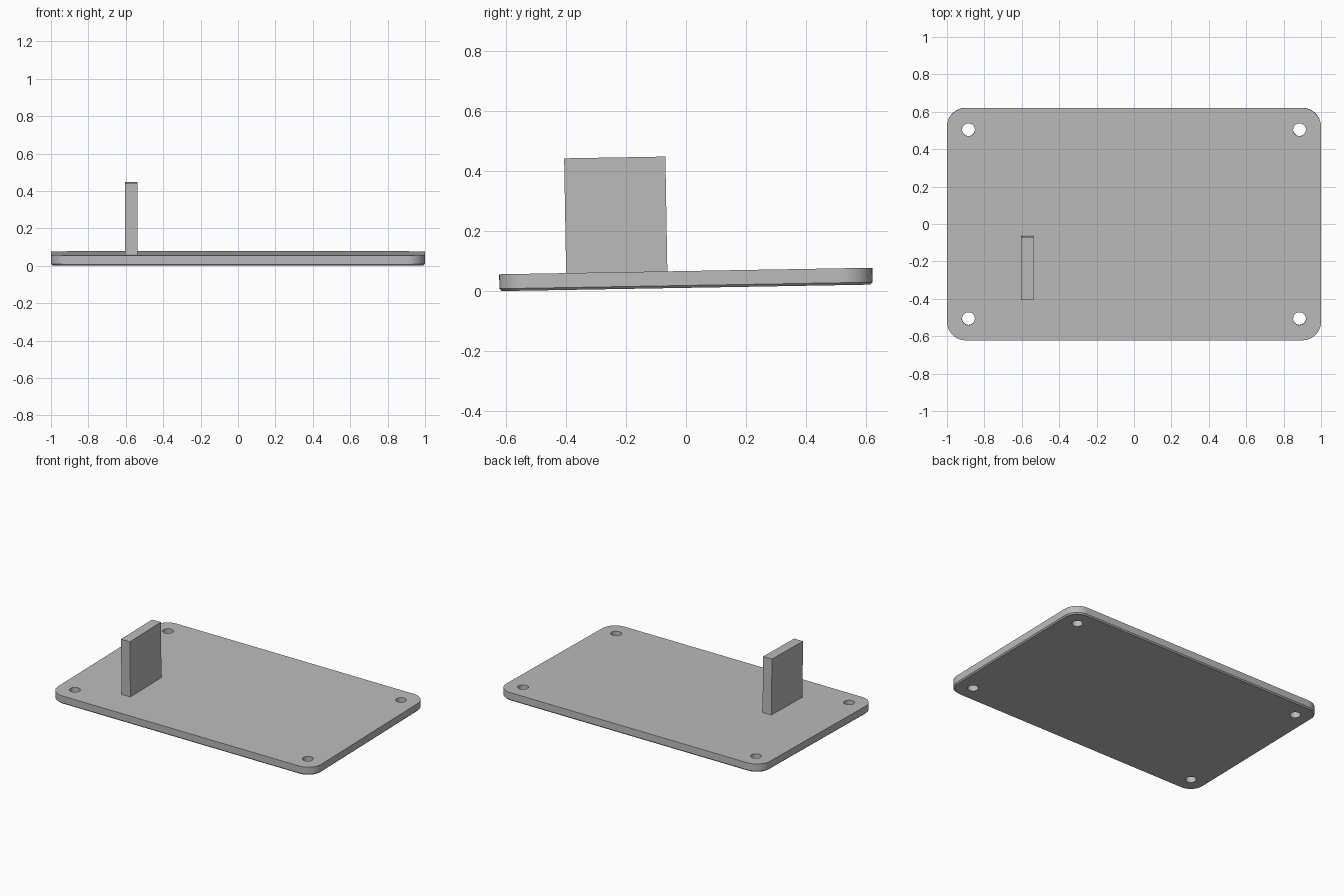
import bpy, bmesh, math

if "Cube" in bpy.data.objects:
    bpy.data.objects.remove(bpy.data.objects["Cube"], do_unlink=True)

HALF_X, HALF_Y, THICK = 1.0, 0.621, 0.056
CORNER, CHAMFER = 0.1, 0.008
TILT, LIFT = math.radians(1), 0.011

grey = bpy.data.materials.new("plain grey")
grey.use_nodes = True
grey.diffuse_color = (0.5, 0.5, 0.5, 1)
grey.node_tree.nodes["Principled BSDF"].inputs["Base Color"].default_value = (0.5, 0.5, 0.5, 1)


def make_object(name, bm):
    """Turn a bmesh into an object sharing the slight tilt of the whole model."""
    bmesh.ops.recalc_face_normals(bm, faces=bm.faces)
    mesh = bpy.data.meshes.new(name)
    bm.to_mesh(mesh)
    bm.free()
    mesh.materials.append(grey)
    obj = bpy.data.objects.new(name, mesh)
    bpy.context.collection.objects.link(obj)
    obj.location.z = LIFT
    obj.rotation_euler.x = TILT
    return obj


def rounded_ring(bm, inset, z, steps=12):
    """Rounded rectangle of vertices, drawn inward by inset."""
    r = CORNER - inset
    ring = []
    for quarter, (sx, sy) in enumerate(((1, 1), (-1, 1), (-1, -1), (1, -1))):
        for i in range(steps + 1):
            a = (quarter + i / steps) * math.pi / 2
            ring.append(bm.verts.new((sx * (HALF_X - CORNER) + r * math.cos(a),
                                      sy * (HALF_Y - CORNER) + r * math.sin(a), z)))
    return ring


# Base plate with rounded corners and a chamfered lower rim
bm = bmesh.new()
rings = [rounded_ring(bm, CHAMFER, 0), rounded_ring(bm, 0, CHAMFER), rounded_ring(bm, 0, THICK)]
for low, high in zip(rings, rings[1:]):
    for i in range(len(low)):
        j = (i + 1) % len(low)
        bm.faces.new((low[i], low[j], high[j], high[i]))
bm.faces.new(rings[0][::-1])
bm.faces.new(rings[-1])
plate = make_object("base_plate", bm)

# Four screw holes
bm = bmesh.new()
for sx in (-1, 1):
    for sy in (-1, 1):
        made = bmesh.ops.create_cone(bm, cap_ends=True, segments=32,
                                     radius1=0.034, radius2=0.034, depth=0.3)
        bmesh.ops.translate(bm, verts=made["verts"], vec=(sx * 0.885, sy * 0.505, 0))
cutter = make_object("hole_cutter", bm)
cutter.hide_render = True
holes = plate.modifiers.new("screw_holes", "BOOLEAN")
holes.operation = "DIFFERENCE"
holes.solver = "EXACT"
holes.object = cutter
bpy.context.view_layer.objects.active = plate
plate.select_set(True)
bpy.ops.object.modifier_apply(modifier=holes.name)
bpy.data.objects.remove(cutter, do_unlink=True)
bpy.ops.object.shade_smooth_by_angle(angle=math.radians(30))

# Upright block, sunk a little into the plate
x0, x1, y0, y1, z0, z1 = -0.605, -0.538, -0.398, -0.061, THICK - 0.02, 0.438
bm = bmesh.new()
bmesh.ops.create_cube(bm, size=1)
bmesh.ops.scale(bm, verts=bm.verts, vec=(x1 - x0, y1 - y0, z1 - z0))
bmesh.ops.translate(bm, verts=bm.verts, vec=((x0 + x1) / 2, (y0 + y1) / 2, (z0 + z1) / 2))
make_object("upright_block", bm)
